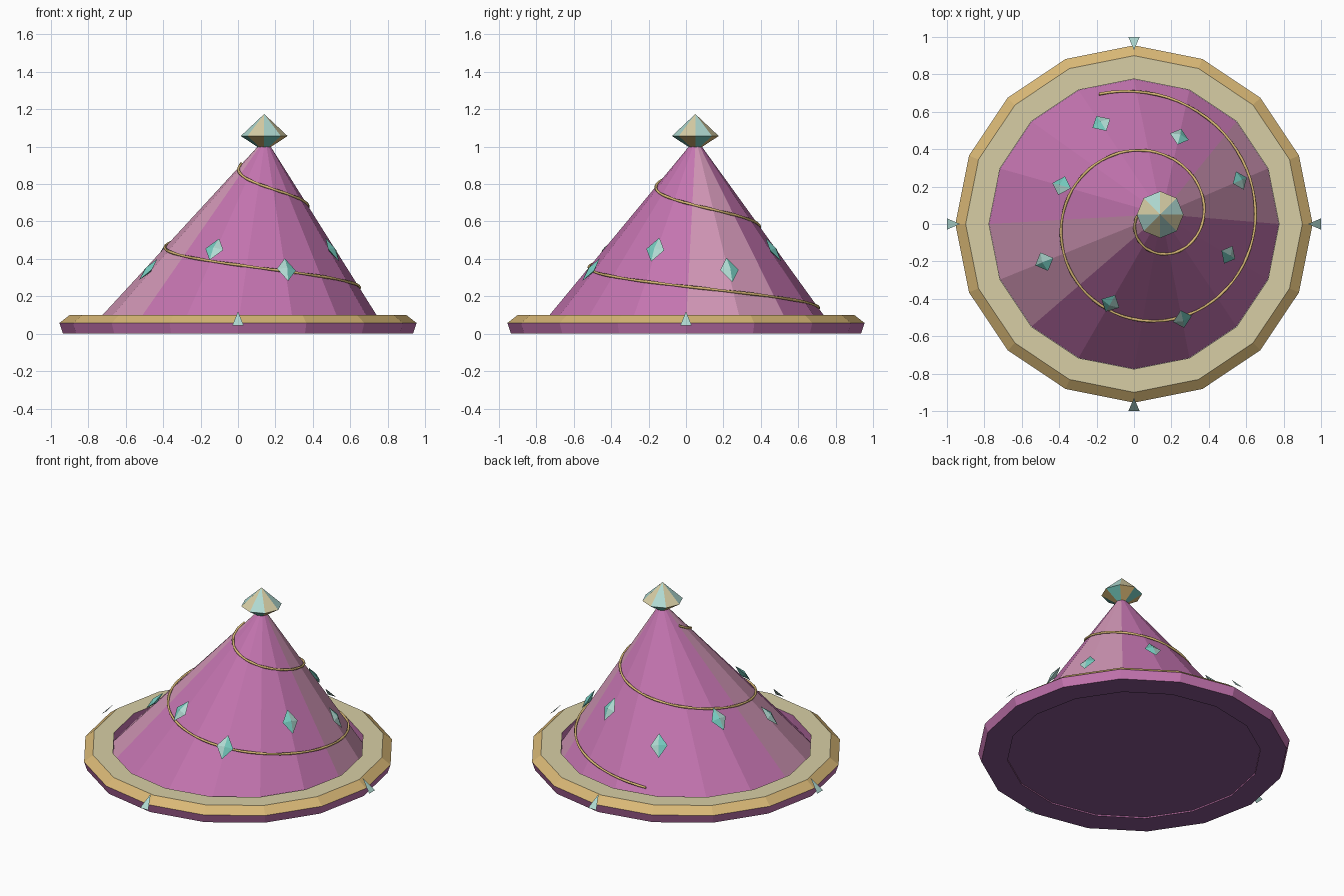
import bpy, bmesh
from math import sin, cos, radians, tau
from mathutils import Vector, Matrix

cube = bpy.data.objects.get("Cube")
if cube:
    bpy.data.objects.remove(cube)


def material(name, rgb):
    lin = [((c / 255 + 0.055) / 1.055) ** 2.4 for c in rgb] + [1]
    m = bpy.data.materials.new(name)
    m.use_nodes = True
    m.diffuse_color = lin
    b = next(n for n in m.node_tree.nodes if n.type == 'BSDF_PRINCIPLED')
    b.inputs["Base Color"].default_value = lin
    return m


purple = material("purple_cloth", (196, 116, 176))
dusty = material("dusty_pink_cloth", (212, 152, 184))
violet = material("dark_violet_lining", (134, 86, 142))
gold = material("gold_trim", (217, 184, 118))
cream = material("cream_trim", (215, 206, 165))
aqua = material("pale_aqua", (176, 218, 210))
teal = material("teal", (118, 204, 192))


def finish(name, bm, mats, fix=True):
    if fix:
        bmesh.ops.recalc_face_normals(bm, faces=bm.faces)
    me = bpy.data.meshes.new(name)
    bm.to_mesh(me)
    bm.free()
    for m in mats:
        me.materials.append(m)
    ob = bpy.data.objects.new(name, me)
    bpy.context.collection.objects.link(ob)
    return ob


def loft(name, sides, rings, mats, rule, closed=False, cap=0):
    """Join rings (centre x, centre y, radius, z); rule(band, sector) picks the material."""
    bm = bmesh.new()
    loops = []
    for x, y, r, z in rings:
        loops.append([bm.verts.new((x + r * cos(tau * k / sides), y + r * sin(tau * k / sides), z))
                      for k in range(sides)])
    bands = len(rings) if closed else len(rings) - 1
    for i in range(bands):
        a, b = loops[i], loops[(i + 1) % len(rings)]
        for k in range(sides):
            n = (k + 1) % sides
            f = bm.faces.new((a[k], a[n], b[n], b[k]))
            f.material_index = rule(i, k)
    if not closed:
        bm.faces.new(loops[0]).material_index = cap
        bm.faces.new(loops[-1])
    return finish(name, bm, mats)


# Leaning crown measurements
BASE_Z, TIP_Z, BASE_R, TIP_R = 0.045, 1.0, 0.775, 0.035
TIP = Vector((0.14, 0.05))


def on_crown(angle, z):
    t = (z - BASE_Z) / (TIP_Z - BASE_Z)
    r = BASE_R + (TIP_R - BASE_R) * t
    return Vector((TIP.x * t + r * cos(angle), TIP.y * t + r * sin(angle), z))


# Brim ring: violet underside, purple edge, gold bevel, cream top
loft("brim", 16,
     [(0, 0, r, z) for r, z in ((0.7755, 0), (0.936, 0), (0.955, 0.057), (0.9, 0.1), (0.7755, 0.1))],
     [purple, gold, cream, violet], lambda i, k: (3, 0, 1, 2, 0)[i], closed=True)

# Crown, with two pairs of faded panels and a violet base
loft("crown", 16,
     [(0, 0, BASE_R, 0.008), (0, 0, BASE_R, BASE_Z), (TIP.x, TIP.y, TIP_R, TIP_Z)],
     [purple, dusty, violet], lambda i, k: 1 if i == 1 and k % 8 < 2 else 0, cap=2)

# Faceted jewel on the tip
loft("tip_jewel", 8,
     [(TIP.x, TIP.y, r, z) for r, z in ((TIP_R, 0.998), (0.125, 1.057), (0.0005, 1.174))],
     [aqua, cream, teal, gold], lambda i, k: (k % 2) + (2 if i == 0 else 0))

# Twisted square cord wound up the crown
curve = bpy.data.curves.new("spiral_cord", 'CURVE')
curve.dimensions = '3D'
curve.bevel_depth = 0.008
curve.bevel_resolution = 0
curve.use_fill_caps = True
spline = curve.splines.new('POLY')
steps = 130
spline.points.add(steps)
for i, p in enumerate(spline.points):
    deg = 106 - 646 * i / steps
    a = radians(deg)
    pos = on_crown(a, 0.25 - deg * 0.00122) + 0.002 * Vector((cos(a), sin(a), 0.7))
    p.co = (*pos, 1)
    p.tilt = i * 0.3
curve.materials.append(gold)
bpy.context.collection.objects.link(bpy.data.objects.new("spiral_cord", curve))

# Shallow diamond studs lying on the crown, alternately low and high
for k in range(8):
    a = radians(22.5 + 45 * k)
    z = 0.44 if k % 2 else 0.332
    pos = on_crown(a, z)
    slope = (on_crown(a, z + 0.1) - pos).normalized()
    side = Vector((-sin(a), cos(a), 0))
    side = (side - slope * side.dot(slope)).normalized()
    out = side.cross(slope)
    bm = bmesh.new()
    rim = [bm.verts.new(v) for v in (side * 0.053, slope * 0.077, side * -0.053, slope * -0.077)]
    for d in (0.016, -0.02):
        peak = bm.verts.new(out * d)
        for j in range(4):
            f = bm.faces.new((rim[j], rim[(j + 1) % 4], peak))
            # One half of each stud is paler; the half swaps between low and high
            f.material_index = int((j in (1, 2)) == (k % 2 == 0))
    bmesh.ops.transform(bm, matrix=Matrix.Translation(pos + out * 0.017), verts=bm.verts)
    finish("stud_%d" % (k + 1), bm, [teal, aqua])

# Flat triangular points around the brim
for k in range(4):
    bm = bmesh.new()
    bm.faces.new([bm.verts.new(v) for v in ((1, -0.03, 0.045), (1, 0.03, 0.045), (0.93, 0, 0.12))])
    bmesh.ops.transform(bm, matrix=Matrix.Rotation(tau * k / 4, 4, 'Z'), verts=bm.verts)
    finish("brim_point_%d" % (k + 1), bm, [aqua], fix=False)
